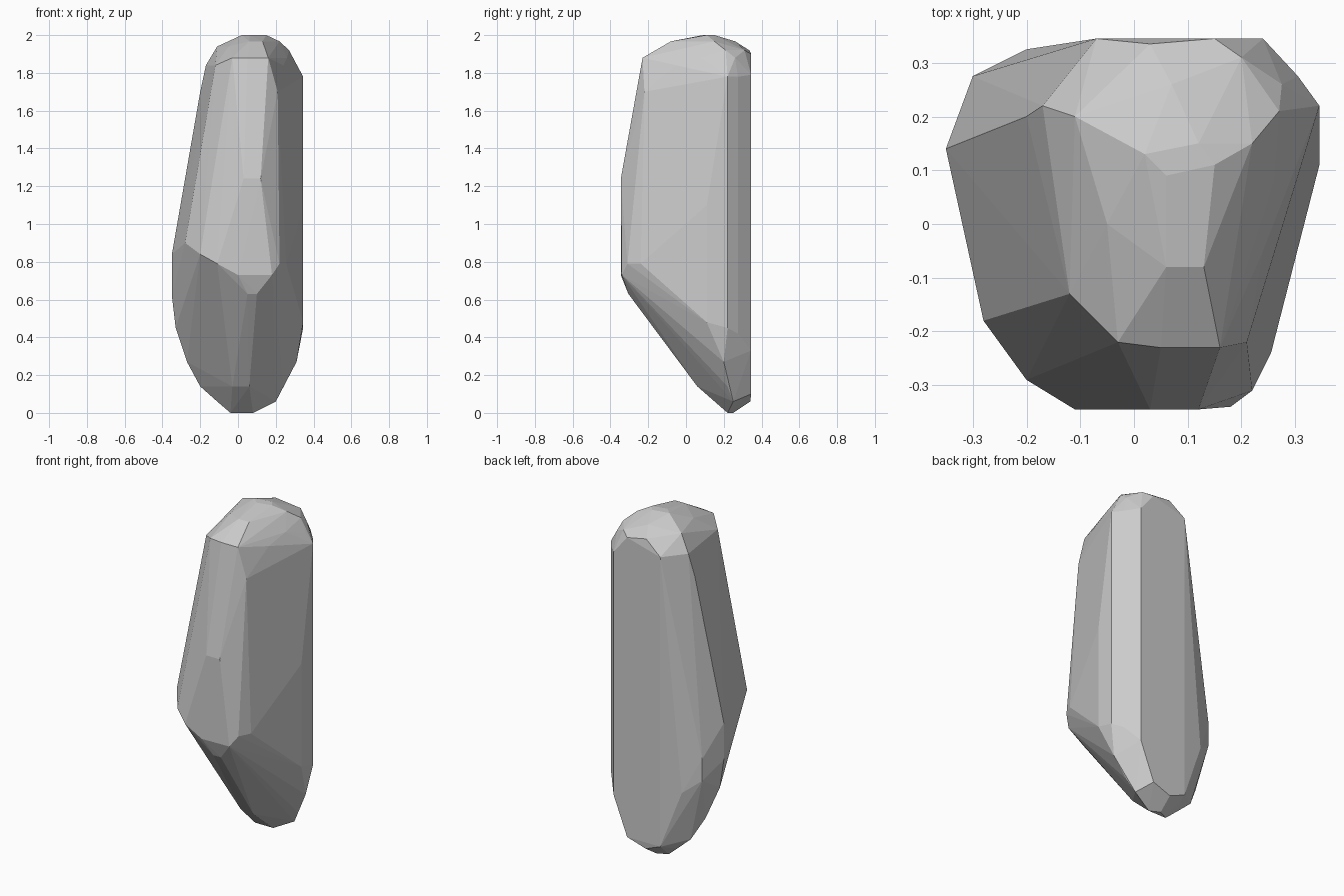
import bpy, bmesh

points = []


def ring(z, *xy):
    """Add points of one horizontal section."""
    points.extend((x, y, z) for x, y in xy)


def column(x, y, low, high):
    """Add both ends of a straight vertical edge."""
    points.extend([(x, y, low), (x, y, high)])


# rounded foot
ring(0.0, (-0.04, 0.22), (0.08, 0.22), (0.02, 0.25))
ring(0.06, (-0.11, 0.24), (0.2, 0.25), (0.03, 0.34))
ring(0.14, (-0.03, 0.07), (0.06, 0.06), (-0.2, 0.24), (0.24, 0.22))
ring(0.27, (-0.27, 0.2), (0.31, 0.2))

# upright edges of the back and sides
column(0.15, 0.345, 0.1, 1.9)
column(0.24, 0.345, 0.33, 1.79)
column(-0.07, 0.345, 0.1, 1.84)
column(0.305, 0.275, 0.42, 1.78)
column(0.345, 0.22, 0.45, 1.78)
column(0.345, 0.11, 0.48, 1.1)
column(-0.35, 0.14, 0.62, 0.84)
column(-0.3, 0.275, 0.53, 0.66)
ring(0.45, (-0.33, 0.15), (-0.2, 0.325))

# overhanging front crease
ring(0.63, (0.05, -0.305), (0.1, -0.305))
ring(0.73, (0.0, -0.345), (0.18, -0.34))
ring(0.79, (-0.11, -0.345), (0.22, -0.31), (0.255, -0.24))
ring(0.84, (-0.2, -0.29))
ring(0.9, (-0.28, -0.18))
ring(1.24, (0.03, -0.345), (0.12, -0.345))

# shoulder rim
ring(1.7, (-0.2, 0.2), (0.285, 0.02), (0.21, -0.22))
ring(1.84, (-0.12, -0.13), (-0.17, 0.22), (0.31, 0.2), (0.24, -0.05))
ring(1.88, (-0.03, -0.22), (0.05, -0.23), (0.16, -0.23), (0.26, 0.08), (0.275, 0.26))
ring(1.92, (0.03, 0.335), (0.27, 0.21), (0.2, -0.02), (0.2, 0.31))

# domed cap
ring(1.94, (-0.11, 0.2), (-0.05, 0.0))
ring(1.967, (0.06, -0.08), (0.13, -0.08), (0.22, 0.15), (0.07, 0.26))
ring(2.0, (0.02, 0.13), (0.06, 0.09), (0.15, 0.11), (0.12, 0.15))

# wrap the sections in one faceted stone skin
bm = bmesh.new()
for p in points:
    bm.verts.new(p)
hull = bmesh.ops.convex_hull(bm, input=bm.verts[:])
loose = {g for g in hull["geom_interior"] + hull["geom_unused"]
         if isinstance(g, bmesh.types.BMVert)}
bmesh.ops.delete(bm, geom=list(loose), context='VERTS')
bmesh.ops.dissolve_limit(bm, angle_limit=0.02, verts=bm.verts[:], edges=bm.edges[:])
bmesh.ops.recalc_face_normals(bm, faces=bm.faces[:])
mesh = bpy.data.meshes.new("standing_rock")
bm.to_mesh(mesh)
bm.free()
rock = bpy.data.objects.new("standing_rock", mesh)
bpy.context.collection.objects.link(rock)
